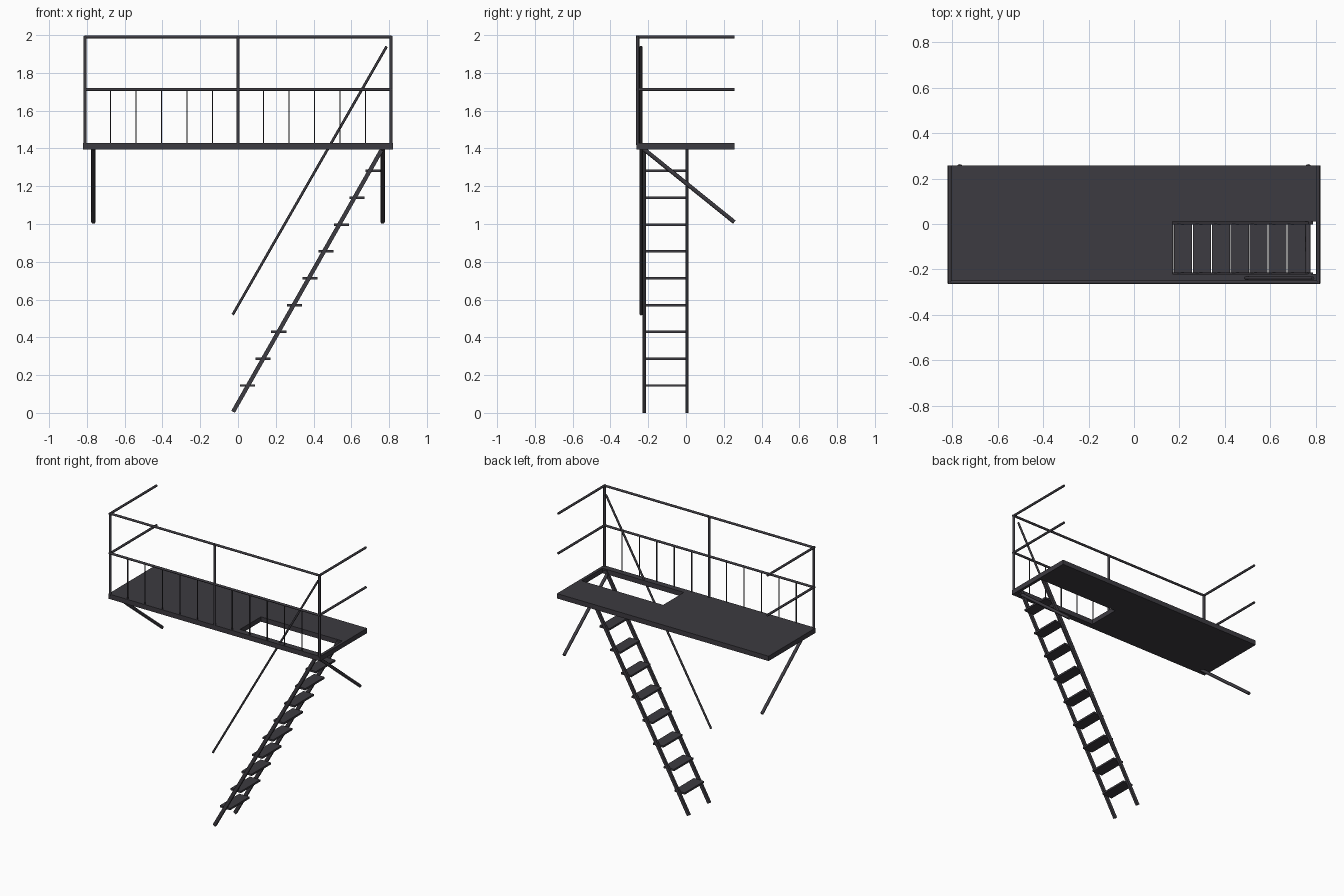
import bpy, bmesh, math
from mathutils import Vector

cube = bpy.data.objects.get("Cube")
if cube:
    bpy.data.objects.remove(cube, do_unlink=True)

iron = bpy.data.materials.new("dark_iron")
iron.use_nodes = True
colour = (0.046, 0.043, 0.052, 1)
iron.diffuse_color = colour
iron.node_tree.nodes["Principled BSDF"].inputs["Base Color"].default_value = colour


def finish(name, bm):
    bmesh.ops.recalc_face_normals(bm, faces=bm.faces)
    mesh = bpy.data.meshes.new(name)
    bm.to_mesh(mesh)
    bm.free()
    mesh.materials.append(iron)
    obj = bpy.data.objects.new(name, mesh)
    bpy.context.collection.objects.link(obj)
    return obj


def box(name, centre, size):
    bm = bmesh.new()
    bmesh.ops.create_cube(bm, size=1)
    bmesh.ops.scale(bm, vec=size, verts=bm.verts)
    obj = finish(name, bm)
    obj.location = centre
    return obj


def beam(name, start, end, width, depth):
    """Rectangular bar between two points."""
    a, b = Vector(start), Vector(end)
    obj = box(name, (a + b) / 2, (width, depth, (b - a).length))
    obj.rotation_mode = 'QUATERNION'
    d = (b - a).normalized()
    obj.rotation_quaternion = Vector((0, 0, 1)).rotation_difference(d)
    return obj


def pipe(name, start, end, radius, sides=8):
    """Round bar between two points."""
    a, b = Vector(start), Vector(end)
    bm = bmesh.new()
    bmesh.ops.create_cone(bm, cap_ends=True, segments=sides, radius1=radius,
                          radius2=radius, depth=(b - a).length)
    for f in bm.faces:
        f.smooth = len(f.verts) == 4
    obj = finish(name, bm)
    obj.location = (a + b) / 2
    obj.rotation_mode = 'QUATERNION'
    obj.rotation_quaternion = (b - a).to_track_quat('Z', 'Y')
    return obj


# Platform slab with a rectangular ladder hatch
xs = (-0.82, 0.17, 0.80, 0.82)
ys = (-0.262, -0.22, 0.01, 0.257)
bottom, top = 1.394, 1.428
bm = bmesh.new()
grid = [[bm.verts.new((x, y, bottom)) for y in ys] for x in xs]
for i in range(3):
    for j in range(3):
        if (i, j) != (1, 1):
            bm.faces.new((grid[i][j], grid[i + 1][j],
                          grid[i + 1][j + 1], grid[i][j + 1]))
ext = bmesh.ops.extrude_face_region(bm, geom=bm.faces[:])
bmesh.ops.translate(bm, vec=(0, 0, top - bottom),
                    verts=[v for v in ext["geom"] if isinstance(v, bmesh.types.BMVert)])
finish("platform", bm)

# Railing: horizontal rails, posts and balusters
rail_x, rail_y, r = 0.81, -0.256, 0.008
for label, z in (("top", 1.99), ("middle", 1.712)):
    pipe(label + "_front_rail", (-rail_x, rail_y, z), (rail_x, rail_y, z), r)
    for side, s in (("left", 1), ("right", -1)):
        pipe(f"{label}_{side}_rail", (s * rail_x, rail_y - r, z),
             (s * rail_x, 0.257, z), r)
for label, x in (("right", -rail_x), ("centre", 0), ("left", rail_x)):
    pipe(label + "_post", (x, rail_y, top - 0.01), (x, rail_y, 1.995), 0.009)
for k in range(1, 6):
    for side, s in (("left", 1), ("right", -1)):
        x = s * k * rail_x / 6
        pipe(f"{side}_baluster_{k}", (x, rail_y, top - 0.01),
             (x, rail_y, 1.712), 0.004, 6)

# Diagonal wall brackets under the platform
for side, s in (("left", 1), ("right", -1)):
    pipe(side + "_bracket", (s * 0.766, -0.228, 1.4),
         (s * 0.766, 0.256, 1.01), 0.011)

# Ladder stringers, treads and handrail
for label, y in (("front", -0.221), ("back", 0.005)):
    beam(label + "_stringer", (-0.026, y, 0.006), (0.777, y, 1.422), 0.022, 0.016)
for k in range(9):
    box(f"tread_{k + 1}", (0.05 + 0.083 * k, -0.108, 0.145 + 0.142 * k),
        (0.08, 0.214, 0.013))
pipe("ladder_handrail", (-0.028, -0.238, 0.52), (0.787, -0.238, 1.94), 0.007)
